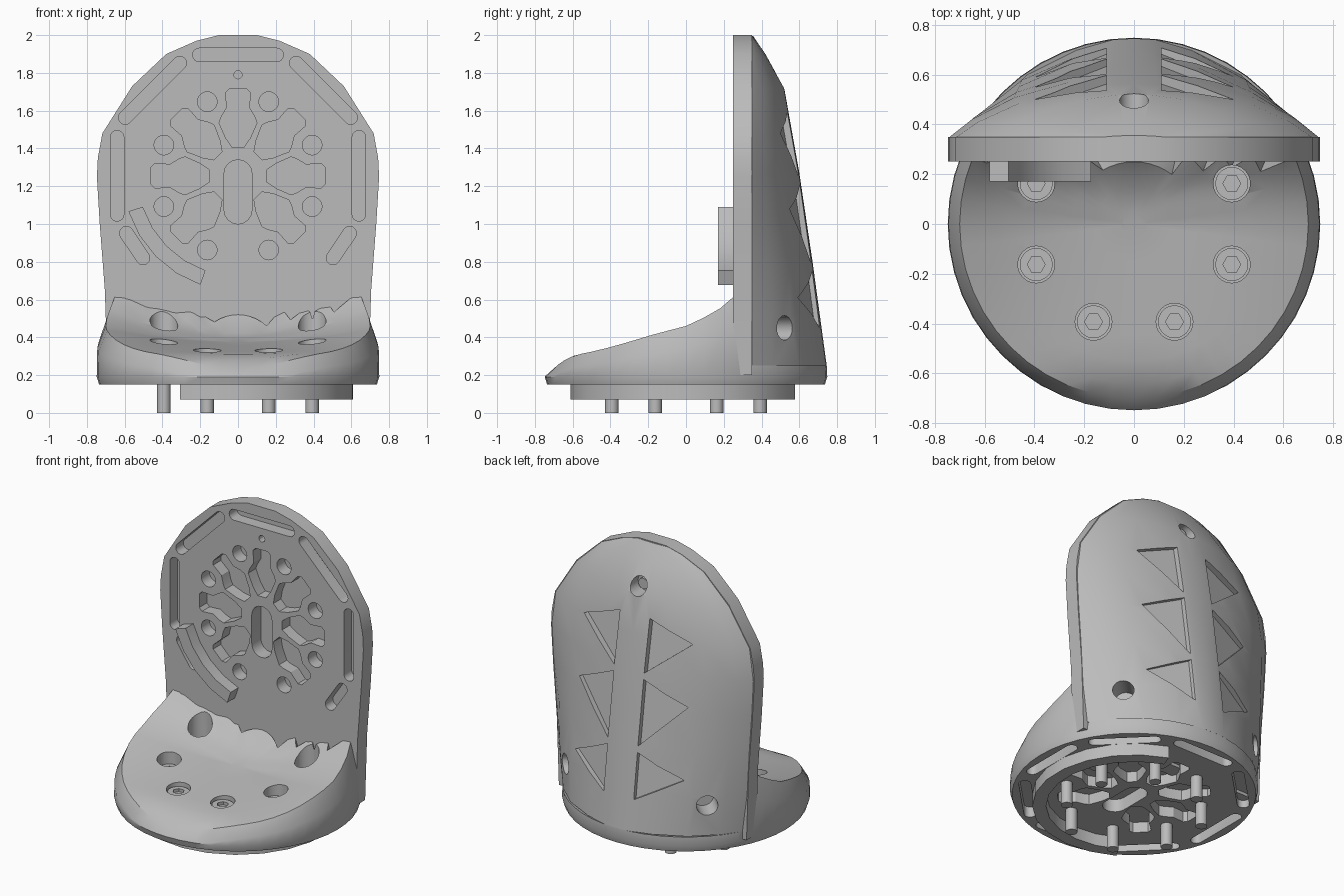
import bpy, bmesh, math
from mathutils import Vector

if "Cube" in bpy.data.objects:
    bpy.data.objects.remove(bpy.data.objects["Cube"])

grey = bpy.data.materials.new("grey")
grey.use_nodes = True
GREY = (0.5, 0.5, 0.5, 1)
grey.diffuse_color = GREY
grey.node_tree.nodes["Principled BSDF"].inputs["Base Color"].default_value = GREY


def lerp(table, v):
    """Piecewise linear lookup in a short list of pairs."""
    if v <= table[0][0]:
        return table[0][1]
    for (a, p), (b, q) in zip(table, table[1:]):
        if v <= b:
            return p + (q - p) * (v - a) / (b - a)
    return table[-1][1]


def make(name, bm):
    bmesh.ops.recalc_face_normals(bm, faces=bm.faces)
    mesh = bpy.data.meshes.new(name)
    bm.to_mesh(mesh)
    bm.free()
    mesh.materials.append(grey)
    ob = bpy.data.objects.new(name, mesh)
    bpy.context.collection.objects.link(ob)
    return ob


def activate(ob):
    bpy.ops.object.select_all(action='DESELECT')
    ob.select_set(True)
    bpy.context.view_layer.objects.active = ob


def cut(ob, bm):
    cutter = make("cutter", bm)
    cutter.hide_render = True
    mod = ob.modifiers.new("cut", 'BOOLEAN')
    mod.operation, mod.solver, mod.object = 'DIFFERENCE', 'EXACT', cutter
    mod.use_self = True
    activate(ob)
    bpy.ops.object.modifier_apply(modifier=mod.name)
    bpy.data.objects.remove(cutter)


def loft(bm, rings):
    """Skin closed rings of points and cap both ends."""
    rows = [[bm.verts.new(p) for p in r] for r in rings]
    n = len(rows[0])
    for a, b in zip(rows, rows[1:]):
        for i in range(n):
            j = (i + 1) % n
            bm.faces.new((a[i], a[j], b[j], b[i]))
    bm.faces.new(rows[0])
    bm.faces.new(rows[-1])


def prism(bm, pts, lo, hi, place):
    loft(bm, [[place(u, v, w) for u, v in pts] for w in (lo, hi)])


def rod(bm, start, end, r, n=20):
    start, end = Vector(start), Vector(end)
    q = (end - start).to_track_quat('Z', 'Y')
    ring = [q @ Vector((x, y, 0)) for x, y in circle(0, 0, r, n)]
    loft(bm, [[c + p for p in ring] for c in (start, end)])


def circle(u, v, r, n=20):
    return [(u + r * math.cos(math.tau * i / n), v + r * math.sin(math.tau * i / n))
            for i in range(n)]


def turn(pts, deg):
    c, s = math.cos(math.radians(deg)), math.sin(math.radians(deg))
    return [(u * c - v * s, u * s + v * c) for u, v in pts]


def stadium(u, half, r, n=8):
    """Rounded slot at distance u, running along v."""
    arc = [math.pi * i / n for i in range(n + 1)]
    return ([(u + r * math.cos(t), half - r + r * math.sin(t)) for t in arc] +
            [(u - r * math.cos(t), r - half - r * math.sin(t)) for t in arc])


def arc_band(r0, r1, a0, a1, n):
    ang = [math.radians(a0 + (a1 - a0) * i / n) for i in range(n + 1)]
    return ([(r1 * math.cos(t), r1 * math.sin(t)) for t in ang] +
            [(r0 * math.cos(t), r0 * math.sin(t)) for t in reversed(ang)])


# Mounting pattern shared by the back plate and the underside
HUB = 1.255
on_plate = lambda u, v, w: (u, 0.25 + w, HUB + v)
on_base = lambda u, v, w: (u, v, 0.15 + w)
half_petal = [(0.15, 0.03), (0.2, 0.065), (0.28, 0.1), (0.31, 0.09), (0.36, 0.06),
              (0.44, 0.065), (0.46, 0.045)]
petal = half_petal + [(u, -v) for u, v in reversed(half_petal)]
bolt_spots = [turn([(0.425, 0)], 22.5 + 45 * k)[0] for k in range(8)]


def pattern(place, slots, depth):
    bm = bmesh.new()
    for k in range(-1, 6):
        prism(bm, turn(petal, 45 * k), -0.05, depth, place)
    for angle, dist, half in slots:
        prism(bm, turn(stadium(dist, half, 0.036), angle), -0.05, depth, place)
    prism(bm, [(u, v - 0.085) for u, v in stadium(0, 0.17, 0.074)], -0.05, depth + 0.015, place)
    return bm


# Back plate
outline = [(0.2, 0.69), (0.65, 0.705), (1.0, 0.732), (1.25, 0.747), (1.35, 0.742),
           (1.48, 0.718), (1.73, 0.56), (1.9, 0.38), (1.97, 0.22), (2.0, 0.1)]
bm = bmesh.new()
prism(bm, [(w, z) for z, w in outline] + [(-w, z) for z, w in reversed(outline)],
      0.25, 0.35, lambda u, v, w: (u, w, v))
plate = make("back_plate", bm)
holes = pattern(on_plate, [(45 * k, 0.64, 0.24) for k in range(5)] +
                [(-34, 0.66, 0.115), (214, 0.66, 0.115)], 0.08)
for u, v in bolt_spots:
    prism(holes, circle(u, v, 0.052), -0.05, 0.085, on_plate)
prism(holes, circle(0, 0.535, 0.022, 12), -0.05, 0.085, on_plate)
cut(plate, holes)

# Rear shell, lofted upward from the base rim
spine = [(0.25, 0.745), (0.8, 0.67), (1.27, 0.6), (1.72, 0.52), (1.9, 0.42), (2.0, 0.352)]
curve = [(0, 1), (0.12, 0.99), (0.35, 0.88), (0.65, 0.63), (0.88, 0.28), (1, 0)]


def shell_width(z):
    return min(lerp(outline, z) - 0.006, 0.66 + 0.15 * (z - 0.25))


def shell_y(x, z):
    return 0.35 + (lerp(spine, z) - 0.35) * lerp(curve, abs(x) / shell_width(z))


rings = []
for z in (0.25, 0.5, 0.8, 1.05, 1.27, 1.48, 1.72, 1.9, 1.97, 1.995):
    w = shell_width(z)
    xs = [f * w for f, _ in curve]
    xs = [-x for x in reversed(xs)] + xs[1:]
    rings.append([(x, shell_y(x, z), z) for x in xs])
bm = bmesh.new()
loft(bm, rings)
shell = make("rear_shell", bm)

# Truss pockets and screw holes in the shell
bm = bmesh.new()
pockets = [(1.59, 1.48, 1.25, 0.035), (1.21, 1.08, 0.79, 0.03), (0.75, 0.61, 0.45, 0.025)]
for top, tip, low, depth in pockets:
    for s in (-1, 1):
        tri = [(s * 0.11, top), (s * 0.4, tip), (s * 0.11, low)]
        loft(bm, [[(x, shell_y(x, z) - depth, z) for x, z in tri],
                  [(x, 0.9, z) for x, z in tri]])
rod(bm, (0, 0.42, 1.76), (0, 0.8, 1.76), 0.058)
for s in (-1, 1):
    rod(bm, (s * 0.42, 0.42, 0.45), (s * 0.8, 0.8, 0.45), 0.065)
cut(shell, bm)
bm = bmesh.new()
rod(bm, (0, 0.4, 1.76), (0, 0.45, 1.76), 0.035)
shell_screw = make("shell_screw", bm)

# Round base with a saddle shaped top
rim = [(-0.7, 0.235), (-0.66, 0.27), (-0.58, 0.31), (0, 0.46), (0.15, 0.53), (0.2, 0.57),
       (0.25, 0.64), (0.29, 0.64), (0.3, 0.25)]


def base_top(x, y):
    dip = 0.12 * min(1, max(0, (y + 0.6) / 0.85)) * max(0, 1 - (x / 0.68) ** 2)
    return max(0.235, lerp(rim, y) - dip)


rings = []
for r, fixed in ((0.735, 0.15), (0.748, 0.19), (0.745, None), (0.7, 0), (0.64, 0), (0.55, 0),
                 (0.45, 0), (0.35, 0), (0.25, 0), (0.15, 0), (0.05, 0)):
    ring = []
    for x, y in circle(0, 0, r, 48):
        if fixed is None:
            z = 0.25 if y > 0.3 else 0.195 + 0.65 * (base_top(x, y) - 0.235)
        else:
            z = fixed or base_top(x, y)
        ring.append((x, y, z))
    rings.append(ring)
bm = bmesh.new()
loft(bm, rings)
base = make("base", bm)
cut(base, pattern(on_base, [(45 * k, 0.645, 0.22) for k in range(8)], 0.07))

# Counterbores and their bolts
bm = bmesh.new()
for x, y in bolt_spots:
    if y < 0.3:
        rod(bm, (x, y, 0.27), (x, y, 0.8), 0.074, 24)
cut(base, bm)
bm = bmesh.new()
for x, y in bolt_spots:
    rod(bm, (x, y, 0), (x, y, 0.24), 0.036, 16)
    if y < 0.3:
        rod(bm, (x, y, 0.25), (x, y, 0.315), 0.066, 24)
bolts = make("bolts", bm)
bm = bmesh.new()
for x, y in bolt_spots:
    if y < 0.3:
        rod(bm, (x, y, 0.295), (x, y, 0.4), 0.036, 6)
cut(bolts, bm)

# Curved locating keys
bm = bmesh.new()
prism(bm, arc_band(0.53, 0.61, 198, 251, 4), -0.08, 0.01, on_plate)
plate_key = make("plate_key", bm)
bm = bmesh.new()
prism(bm, arc_band(0.53, 0.613, -120, 70, 12), -0.08, 0.01, on_base)
base_key = make("base_key", bm)

for ob in (plate, shell, shell_screw, base, bolts, plate_key, base_key):
    activate(ob)
    bpy.ops.object.shade_smooth_by_angle(angle=math.radians(28))
